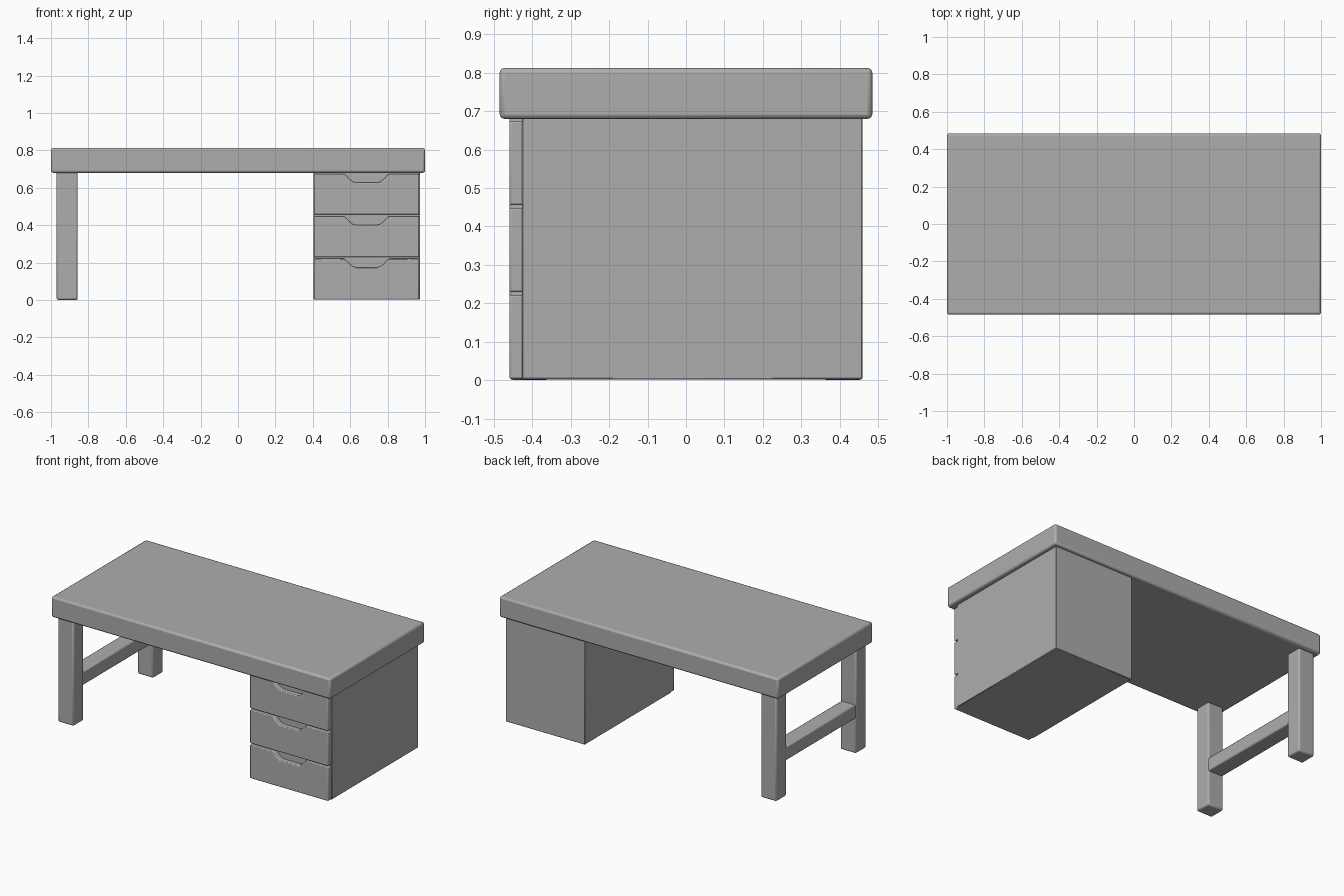
import bpy
import bmesh
import math

cube = bpy.data.objects.get("Cube")
if cube:
    bpy.data.objects.remove(cube, do_unlink=True)

grey = bpy.data.materials.new("plain_grey")
grey.use_nodes = True
COLOUR = (0.42, 0.42, 0.42, 1)
grey.diffuse_color = COLOUR
grey.node_tree.nodes["Principled BSDF"].inputs["Base Color"].default_value = COLOUR


def finish(name, bm, bevel, segments):
    """Turn a bmesh into a bevelled, smooth shaded object."""
    bmesh.ops.recalc_face_normals(bm, faces=bm.faces)
    mesh = bpy.data.meshes.new(name)
    bm.to_mesh(mesh)
    bm.free()
    mesh.materials.append(grey)
    obj = bpy.data.objects.new(name, mesh)
    bpy.context.collection.objects.link(obj)
    mod = obj.modifiers.new("soft_edges", "BEVEL")
    mod.width = bevel
    mod.segments = segments
    mod.limit_method = "ANGLE"
    mod.angle_limit = math.radians(40)
    for o in bpy.context.selected_objects:
        o.select_set(False)
    obj.select_set(True)
    bpy.context.view_layer.objects.active = obj
    bpy.ops.object.shade_smooth_by_angle(angle=math.radians(50))
    return obj


def box(name, x, y, z, bevel, segments=2):
    """Box from (min, max) ranges."""
    bm = bmesh.new()
    bmesh.ops.create_cube(bm, size=1)
    for v in bm.verts:
        for i, (low, high) in enumerate((x, y, z)):
            v.co[i] = high if v.co[i] > 0 else low
    return finish(name, bm, bevel, segments)


def drawer_front(name, x, y, z):
    """Panel with a scooped finger notch in its top edge."""
    mid = (x[0] + x[1]) / 2
    notch = [(0.122, 0), (0.112, 0.005), (0.09, 0.029), (0.075, 0.041), (0.055, 0.046)]
    outline = [(x[0], z[0]), (x[1], z[0]), (x[1], z[1])]
    outline += [(mid + dx, z[1] - dz) for dx, dz in notch]
    outline += [(mid - dx, z[1] - dz) for dx, dz in reversed(notch)]
    outline.append((x[0], z[1]))
    bm = bmesh.new()
    face = bm.faces.new([bm.verts.new((px, y[0], pz)) for px, pz in outline])
    result = bmesh.ops.extrude_face_region(bm, geom=[face])
    for v in result["geom"]:
        if isinstance(v, bmesh.types.BMVert):
            v.co.y = y[1]
    return finish(name, bm, 0.005, 2)


# Worktop
box("worktop", (-1, 1), (-0.485, 0.485), (0.68, 0.813), 0.012)

# Legs and the rail joining them
LEG_X = (-0.97, -0.857)
box("front_leg", LEG_X, (-0.46, -0.355), (0, 0.69), 0.01)
box("back_leg", LEG_X, (0.355, 0.46), (0, 0.69), 0.01)
box("leg_rail", (-0.965, -0.862), (-0.37, 0.37), (0.225, 0.315), 0.008)

# Drawer cabinet
box("cabinet", (0.403, 0.972), (-0.427, 0.46), (0.002, 0.69), 0.003, 1)
for i, level in enumerate(("bottom", "middle", "top")):
    base = 0.003 + i * 0.2265
    drawer_front(level + "_drawer", (0.407, 0.968), (-0.46, -0.42), (base, base + 0.218))
